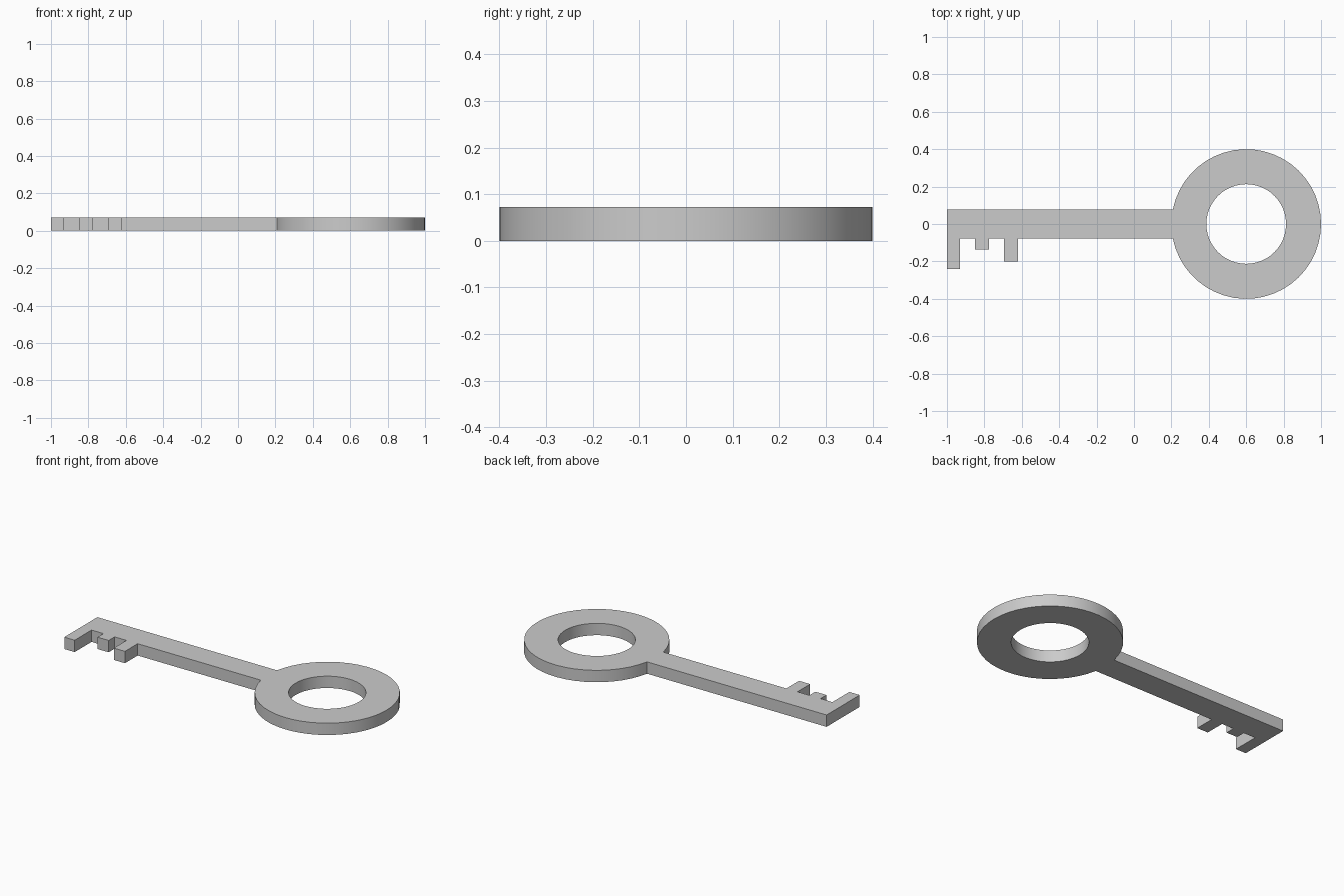
import bpy, bmesh
from math import sin, cos, asin, pi, radians

if "Cube" in bpy.data.objects:
    bpy.data.objects.remove(bpy.data.objects["Cube"])

THICK = 0.072
CX, R_OUT, R_IN = 0.6, 0.4, 0.213   # bow ring
HALF = 0.078                        # half width of the shaft
SEG = 48

# teeth: left x, right x, tip y
TEETH = [(-1.0, -0.93, -0.24), (-0.85, -0.775, -0.135), (-0.695, -0.62, -0.2)]


def arc(radius, start, end, n):
    return [(CX + radius * cos(start + (end - start) * i / n),
             radius * sin(start + (end - start) * i / n)) for i in range(n + 1)]


# outer outline: shaft end, teeth, then round the bow
outer = [(-1.0, HALF)]
for x0, x1, tip in TEETH:
    if x0 > -1.0:
        outer.append((x0, -HALF))
    outer += [(x0, tip), (x1, tip), (x1, -HALF)]
a = asin(HALF / R_OUT)
outer += arc(R_OUT, -pi + a, pi - a, SEG - 4)

# finger hole
hole = arc(R_IN, 0, 2 * pi, SEG)[:-1]

bm = bmesh.new()
edges = []
for loop in (outer, hole):
    vs = [bm.verts.new((x, y, 0)) for x, y in loop]
    edges += [bm.edges.new((vs[i - 1], vs[i])) for i in range(len(vs))]
bmesh.ops.triangle_fill(bm, edges=edges, use_beauty=True)

# thicken the flat outline upwards
res = bmesh.ops.extrude_face_region(bm, geom=bm.faces[:], use_keep_orig=True)
top = [g for g in res["geom"] if isinstance(g, bmesh.types.BMVert)]
bmesh.ops.translate(bm, verts=top, vec=(0, 0, THICK))
bmesh.ops.recalc_face_normals(bm, faces=bm.faces[:])

mesh = bpy.data.meshes.new("key")
bm.to_mesh(mesh)
bm.free()
key = bpy.data.objects.new("key", mesh)
bpy.context.collection.objects.link(key)

# smooth round walls, crisp corners
bpy.context.view_layer.objects.active = key
key.select_set(True)
bpy.ops.object.shade_smooth_by_angle(angle=radians(30))
